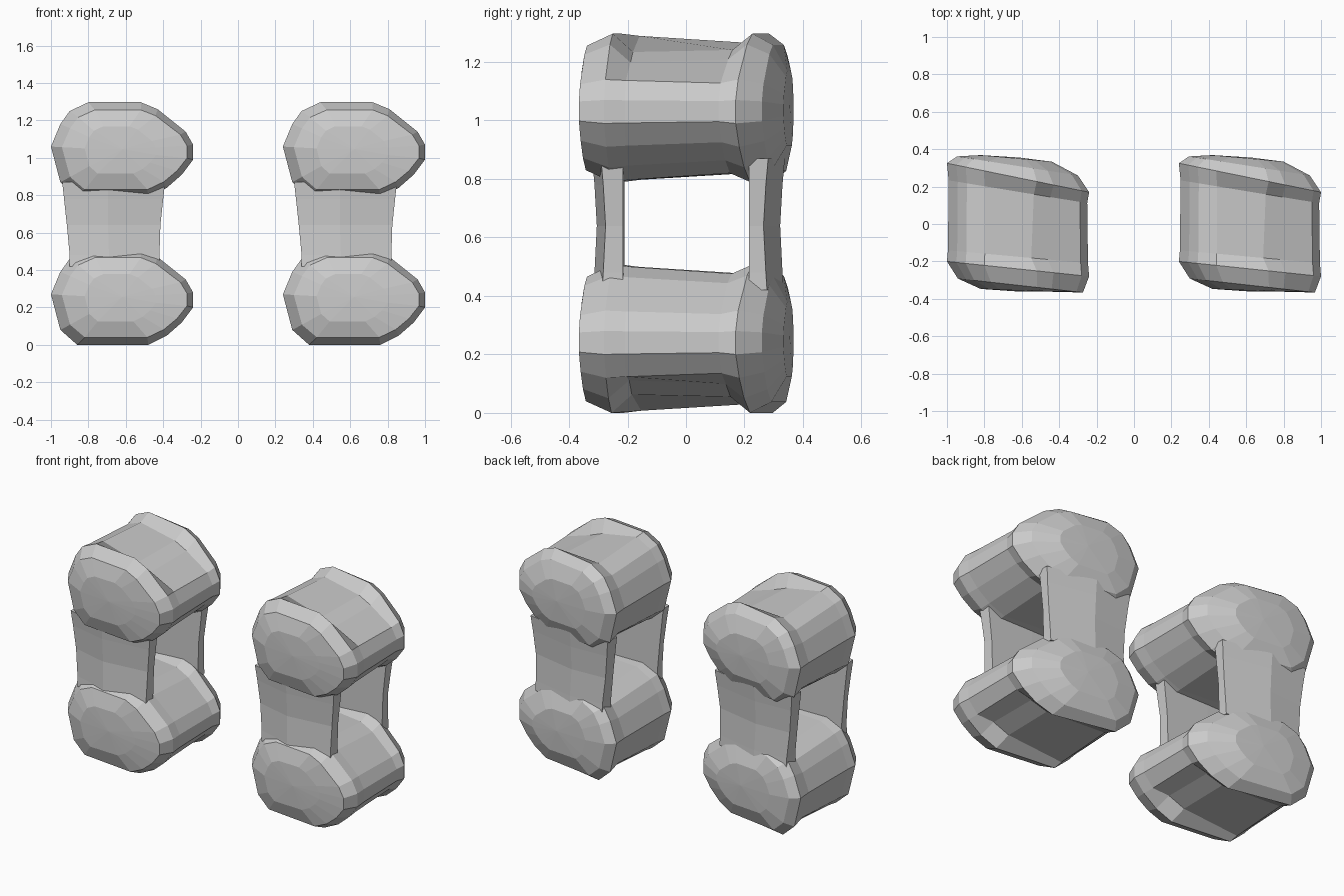
import bpy, bmesh

if "Cube" in bpy.data.objects:
    bpy.data.objects.remove(bpy.data.objects["Cube"])

X0, X1, CX, CZ = -1.0, -0.24, -0.64, 0.25

# lobe outline seen from the front (x, z)
OUTLINE = [(-1, .27), (-.95, .39), (-.9, .46), (-.8, .507), (-.52, .507), (-.43, .47),
           (-.28, .35), (-.24, .28), (-.24, .2), (-.3, .12), (-.38, .05), (-.48, 0),
           (-.86, 0), (-.95, .08)]

# stations front to back: centre x, scale x, scale z, y at left edge,
# y change to right edge, depth of the dent along the outer right corner
STATIONS = [(-.64, .5, .5, -.34, -.03, 0), (-.625, .88, .84, -.285, -.085, 0),
            (CX, 1, 1, -.2, -.08, 0), (CX, .985, .97, -.14, -.07, .055),
            (CX, .975, .88, .235, -.125, .025), (CX, 1, 1, .325, -.155, 0),
            (-.64, .85, .85, .37, -.12, 0), (-.64, .5, .5, .385, -.07, 0)]


def loft(name, rings, offset, cap_push=(0, 0, 0)):
    """Skin a list of closed rings and close both ends with fans."""
    bm = bmesh.new()
    vs = [[bm.verts.new(p) for p in r] for r in rings]
    n = len(vs[0])
    for a, b in zip(vs, vs[1:]):
        for i in range(n):
            j = (i + 1) % n
            bm.faces.new((a[i], a[j], b[j], b[i]))
    for r, s in ((vs[0], -1), (vs[-1], 1)):
        c = bm.verts.new([sum(v.co[k] for v in r) / n + s * cap_push[k] for k in range(3)])
        for i in range(n):
            bm.faces.new((r[i], r[(i + 1) % n], c))
    bmesh.ops.recalc_face_normals(bm, faces=bm.faces)
    me = bpy.data.meshes.new(name)
    bm.to_mesh(me)
    bm.free()
    ob = bpy.data.objects.new(name, me)
    ob.location = offset
    bpy.context.collection.objects.link(ob)
    return ob


def lobe_bar(name, offset, outer):
    """Two rounded lobes joined by a pinched bar; outer = +1 dents the top, -1 the bottom."""
    rings = []
    for cx, sx, sz, y, dy, dent in STATIONS:
        ring = []
        for px, pz in OUTLINE:
            x, z = cx + (px - CX) * sx, CZ + (pz - CZ) * sz
            if -.55 < px < -.35 and (pz - CZ) * outer > .15:
                z -= dent * outer
                x -= dent * .5
            ring.append((x, y + dy * (x - X0) / (X1 - X0), z))
        rings.append(ring)
    return loft(name, rings, offset, (0, .006, 0))


def post(name, offset, yi, yo, flare_front, flare_back):
    """Upright slab; yi / yo are front and back y at (left, middle, right)."""
    rings = []
    for z, xl, xr, f in ((.42, -.9, -.42, .012), (.48, -.9, -.42, .008),
                         (.64, -.915, -.415, 0), (.78, -.93, -.4, .008),
                         (.87, -.94, -.39, .016)):
        xs = (xl, (xl + xr) / 2 - .03, xr)
        ring = [(x, y - f * flare_front, z) for x, y in zip(xs, yi)]
        ring += [(x, y + f * flare_back, z) for x, y in zip(xs[::-1], yo[::-1])]
        rings.append(ring)
    return loft(name, rings, offset)


# two identical units side by side
for side, dx in (("left", 0), ("right", 1.24)):
    lobe_bar(side + "_lower_lobes", (dx, 0, 0), -1)
    lobe_bar(side + "_upper_lobes", (dx, 0, .79), 1)
    post(side + "_front_post", (dx, 0, 0), (-.25, -.305, -.275), (-.21, -.21, -.215), 1, 0)
    post(side + "_back_post", (dx, 0, 0), (.235, .22, .215), (.31, .322, .265), 0, 1)
